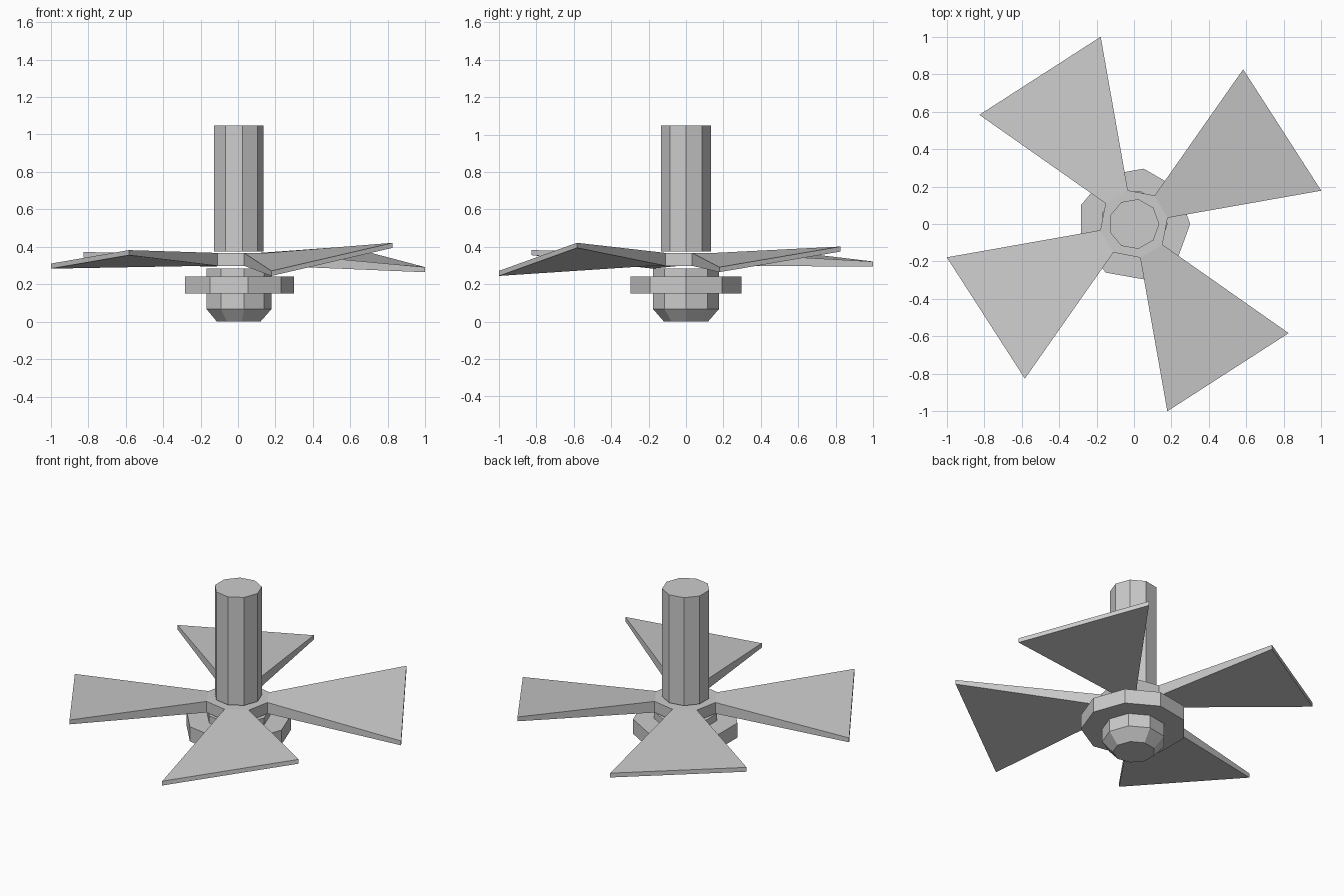
import bpy, bmesh, math
from mathutils import Matrix, Vector

if "Cube" in bpy.data.objects:
    bpy.data.objects.remove(bpy.data.objects["Cube"])

SIDES = 9


def make_object(name, bm):
    bmesh.ops.recalc_face_normals(bm, faces=bm.faces)
    mesh = bpy.data.meshes.new(name)
    bm.to_mesh(mesh)
    bm.free()
    obj = bpy.data.objects.new(name, mesh)
    bpy.context.collection.objects.link(obj)
    return obj


def lathe(name, profile):
    """Capped nine-sided solid from (radius, z) profile points."""
    bm = bmesh.new()
    rings = []
    for r, z in profile:
        angles = [math.tau * i / SIDES for i in range(SIDES)]
        rings.append([bm.verts.new((r * math.cos(a), r * math.sin(a), z)) for a in angles])
    for low, high in zip(rings, rings[1:]):
        for i in range(SIDES):
            j = (i + 1) % SIDES
            bm.faces.new((low[i], low[j], high[j], high[i]))
    bm.faces.new(rings[0][::-1])
    bm.faces.new(rings[-1])
    return make_object(name, bm)


# Upright shaft, and the flanged nut below with a chamfered bottom
lathe("shaft", [(0.135, 0.374), (0.135, 1.047)])
lathe("lower_hub", [(0.12, 0.0), (0.18, 0.068), (0.18, 0.149), (0.30, 0.149),
                    (0.30, 0.24), (0.18, 0.24), (0.18, 0.284)])

# Rotor: octagonal core whose alternate sides carry the tapering, twisted blades
bm = bmesh.new()
core_top, core_bottom = [], []
pitches = [0.055, 0.025, 0.036, 0.075]
for k, pitch in enumerate(pitches):
    turn = Matrix.Rotation(k * math.pi / 2, 3, 'Z')

    def vert(x, y, z):
        return bm.verts.new(turn @ Vector((x, y, z)))

    def edge_ring(zs_a, zs_b, a, b):
        return [vert(*a, zs_a[0]), vert(*b, zs_b[0]), vert(*b, zs_b[1]), vert(*a, zs_a[1])]

    root = edge_ring((0.298, 0.367), (0.298, 0.367), (0.18, 0.033), (0.11, 0.152))
    tip = edge_ring((0.319 - pitch, 0.346 - pitch), (0.319 + pitch, 0.346 + pitch),
                    (1.0, 0.178), (0.583, 0.826))
    for i in range(4):
        j = (i + 1) % 4
        bm.faces.new((root[i], root[j], tip[j], tip[i]))
    bm.faces.new(tip)
    core_bottom += root[:2]
    core_top += [root[3], root[2]]

# Core faces between the blades, plus top and bottom
for i in range(1, 8, 2):
    j = (i + 1) % 8
    bm.faces.new((core_bottom[i], core_bottom[j], core_top[j], core_top[i]))
bm.faces.new(core_top)
bm.faces.new(core_bottom[::-1])
make_object("rotor_blades", bm)
